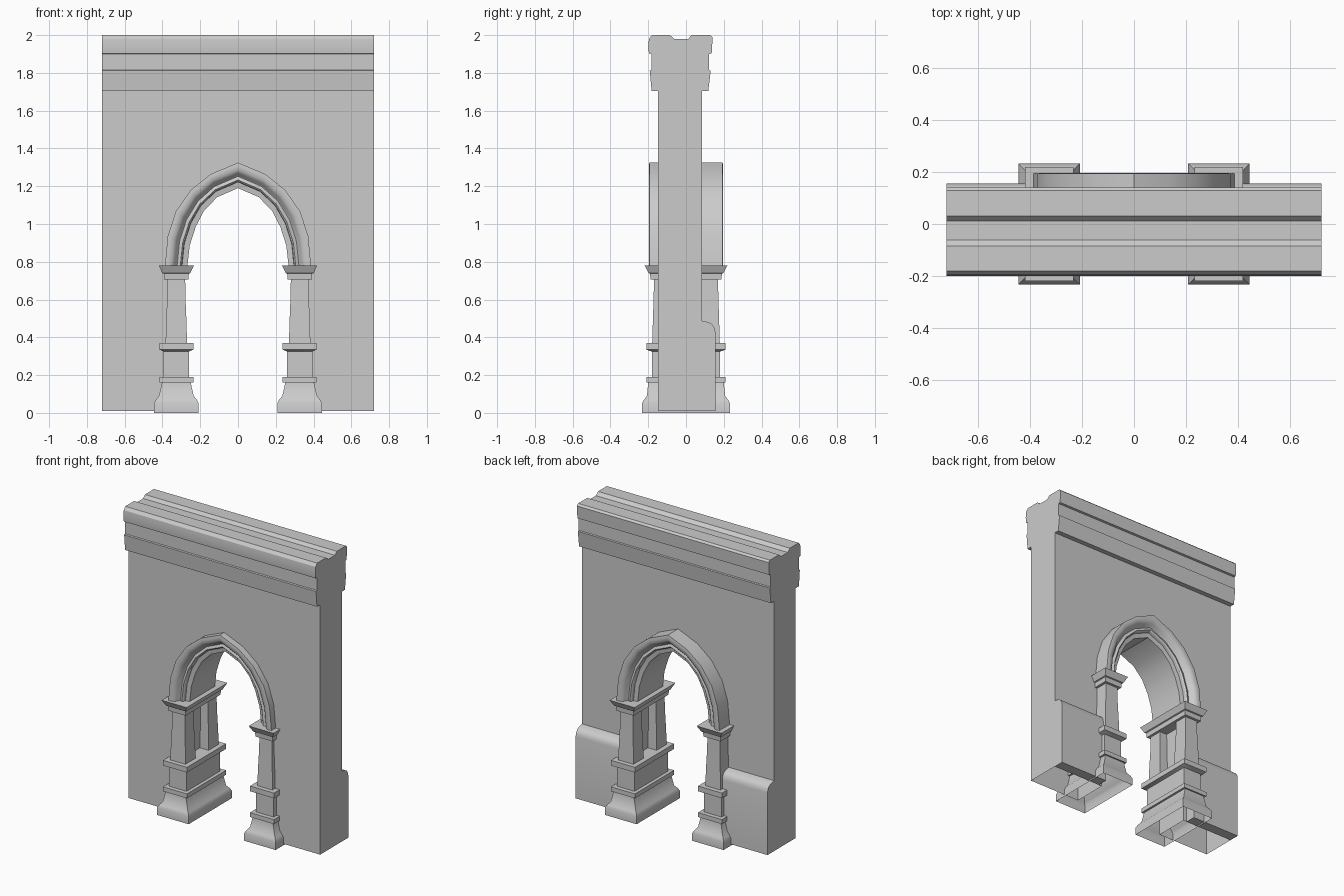
import bpy, bmesh, math

if "Cube" in bpy.data.objects:
    bpy.data.objects.remove(bpy.data.objects["Cube"])


def finish(bm, name, smooth=False):
    bmesh.ops.recalc_face_normals(bm, faces=bm.faces)
    mesh = bpy.data.meshes.new(name)
    bm.to_mesh(mesh)
    bm.free()
    ob = bpy.data.objects.new(name, mesh)
    bpy.context.collection.objects.link(ob)
    if smooth:
        bpy.ops.object.select_all(action='DESELECT')
        ob.select_set(True)
        bpy.context.view_layer.objects.active = ob
        bpy.ops.object.shade_smooth_by_angle(angle=math.radians(32))
    return ob


def loft(name, sections, closed=True, caps=(True, True), smooth=False, skip=()):
    """Bridge equal-length point loops; skip lists edges left without faces."""
    bm = bmesh.new()
    rows = [[bm.verts.new(p) for p in s] for s in sections]
    n = len(rows[0])
    for a, b in zip(rows, rows[1:]):
        for i in range(n if closed else n - 1):
            if i not in skip:
                j = (i + 1) % n
                bm.faces.new((a[i], a[j], b[j], b[i]))
    for on, row in zip(caps, (rows[0], rows[-1])):
        if on:
            bm.faces.new(row)
    return finish(bm, name, smooth)


def rect_stack(name, cx, cy, levels, caps=(True, True), smooth=False):
    """Stack of rectangles: (z, half width, half depth)."""
    loft(name, [[(cx - a, cy - b, z), (cx + a, cy - b, z),
                 (cx + a, cy + b, z), (cx - a, cy + b, z)]
                for z, a, b in levels], caps=caps, smooth=smooth)


FRONT, BACK, HALF = -0.148, 0.085, 0.72

# Pointed arch curves, right half from spring to apex
outer = [(.387, .775), (.372, .935), (.33, 1.065), (.25, 1.18), (.143, 1.265), (0, 1.325)]
inner = [(.268, .775), (.256, .885), (.224, .985), (.18, 1.07), (.11, 1.142), (0, 1.19)]


def arch_curve(t):
    half = [(a[0] + (b[0] - a[0]) * t, a[1] + (b[1] - a[1]) * t)
            for a, b in zip(outer, inner)]
    return half + [(-x, z) for x, z in half[-2::-1]]


# Wall with arched opening
outline = ([(-.335, .01), (-HALF, .01), (-HALF, 1.71), (HALF, 1.71), (HALF, .01), (.335, .01)]
           + arch_curve(.45))
loft("wall", [[(x, y, z) for x, z in outline] for y in (FRONT, BACK)], skip=(0, 2, 4))

# Cornice profile (y, z) run along the wall
cornice = [(-.182, 1.705), (-.192, 1.812), (-.182, 1.815), (-.182, 1.9), (-.196, 1.903),
           (-.2, 1.94), (-.196, 1.98), (-.18, 2), (-.085, 2), (-.062, 1.98),
           (.012, 1.98), (.03, 2), (.128, 2), (.141, 1.988), (.136, 1.903),
           (.122, 1.9), (.122, 1.815), (.131, 1.812), (.118, 1.705)]
loft("cornice", [[(x, y, z) for y, z in cornice] for x in (-HALF, HALF)], smooth=True)

# Arch moulding: (fraction towards the opening, y)
front_half = [(0, FRONT), (0, -.194), (.12, -.196), (.28, -.193), (.4, -.182),
              (.48, -.163), (.54, -.157), (.68, -.165), (.74, -.157), (.76, -.14), (1, -.135)]
moulding = front_half + [(t, -y) for t, y in front_half[:0:-1]] + [(0, BACK)]
loft("arch_moulding", [[(x, y, z) for x, z in arch_curve(t)] for t, y in moulding],
     closed=False, caps=(False, False), smooth=True)

# Plinth profile (y, z) at the back of the wall
plinth = [(BACK, .01), (.155, .01), (.155, .43), (.15, .452), (.138, .47),
          (.12, .48), (BACK, .488)]

# Pier levels
base_levels = [(0, .118, .232), (.052, .118, .232), (.07, .108, .222), (.09, .092, .207),
               (.16, .076, .2), (.16, .09, .21), (.19, .09, .21), (.19, .067, .18),
               (.325, .067, .18), (.335, .09, .21), (.37, .09, .21)]
capital_levels = [(.705, .064, .188), (.737, .066, .19), (.74, .074, .198), (.78, .093, .219)]
shaft_levels = [(.365, .057, .055), (.5, .053, .051), (.62, .048, .047), (.71, .047, .046)]

for side, s in (("left", -1), ("right", 1)):
    cx = s * .3265
    loft("plinth_" + side, [[(s * x, y, z) for y, z in plinth] for x in (.36, HALF)],
         smooth=True)
    rect_stack("pier_base_" + side, cx, 0, base_levels, caps=(False, True), smooth=True)
    rect_stack("capital_" + side, cx, 0, capital_levels)
    for end, e in (("front", -1), ("back", 1)):
        rect_stack(f"shaft_{side}_{end}", cx, e * .124, shaft_levels,
                   caps=(False, False), smooth=True)
